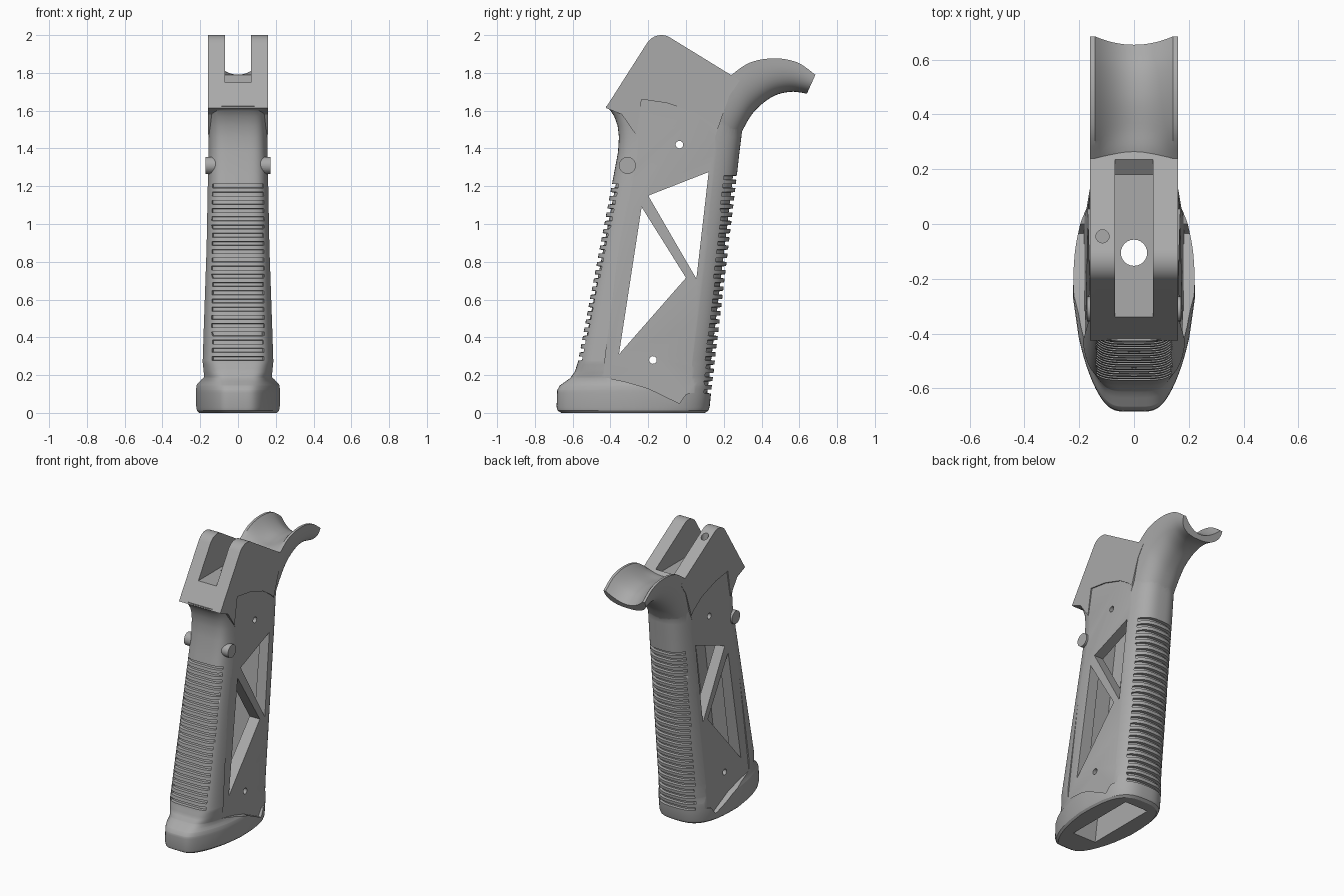
import bpy, bmesh, math
from mathutils import Vector

if "Cube" in bpy.data.objects:
    bpy.data.objects.remove(bpy.data.objects["Cube"])

grey = bpy.data.materials.new("matte_grey")
grey.diffuse_color = (0.4, 0.4, 0.4, 1)
grey.use_nodes = True
grey.node_tree.nodes["Principled BSDF"].inputs["Base Color"].default_value = grey.diffuse_color


def make(name, bm):
    bmesh.ops.recalc_face_normals(bm, faces=bm.faces[:])
    me = bpy.data.meshes.new(name)
    bm.to_mesh(me)
    bm.free()
    me.materials.append(grey)
    ob = bpy.data.objects.new(name, me)
    bpy.context.collection.objects.link(ob)
    return ob


def loft(name, rings):
    bm = bmesh.new()
    vs = [[bm.verts.new(p) for p in r] for r in rings]
    n = len(vs[0])
    for a, b in zip(vs, vs[1:]):
        for i in range(n):
            j = (i + 1) % n
            bm.faces.new((a[i], a[j], b[j], b[i]))
    bm.faces.new(vs[0])
    bm.faces.new(vs[-1])
    return make(name, bm)


def prism(name, outline, x0, x1):
    """Side outline (y, z) spread from x0 to x1; x0 may be a function of z."""
    inner = x0 if callable(x0) else (lambda z: x0)
    return loft(name, [[(inner(z), y, z) for y, z in outline],
                       [(x1, y, z) for y, z in outline]])


def disc(y, z, r, n=24):
    return [(y + r * math.cos(2 * math.pi * i / n), z + r * math.sin(2 * math.pi * i / n))
            for i in range(n)]


def upright_hole(name, x, y, r, z0, z1):
    return loft(name, [[(px, py, z) for px, py in disc(x, y, r)] for z in (z0, z1)])


def spow(v, e):
    return math.copysign(abs(v) ** e, v)


def combine(base, other, op):
    mod = base.modifiers.new(op, 'BOOLEAN')
    mod.operation = op
    mod.solver = 'EXACT'
    mod.object = other
    bpy.context.view_layer.objects.active = base
    bpy.ops.object.modifier_apply(modifier=mod.name)
    bpy.data.objects.remove(other)


# Grip body: height, front y, back y, half width, front taper
KEYS = [(0, -.66, .10, .205, .45), (.012, -.68, .118, .217, .45), (.03, -.685, .125, .221, .45),
        (.12, -.682, .134, .222, .45), (.145, -.668, .137, .22, .44), (.165, -.64, .14, .213, .4),
        (.185, -.612, .142, .207, .33), (.22, -.588, .147, .203, .2), (.27, -.572, .152, .2, .1),
        (1.22, -.39, .265, .174, .1), (1.38, -.36, .283, .169, .08), (1.46, -.355, .293, .166, .06),
        (1.52, -.362, .30, .164, .04), (1.57, -.38, .30, .162, .02), (1.6, -.40, .28, .16, .01),
        (1.625, -.425, .25, .159, 0)]


def key_at(z):
    for a, b in zip(KEYS, KEYS[1:]):
        if z <= b[0]:
            t = (z - a[0]) / (b[0] - a[0])
            return [p + (q - p) * t for p, q in zip(a, b)]
    return KEYS[-1]


def body_ring(z, groove, n=96):
    _, yf, yb, w, taper = key_at(z)
    c, h = (yf + yb) / 2, (yb - yf) / 2
    ring = []
    for i in range(n):
        t = 2 * math.pi * i / n
        e = 2 / 3 if math.sin(t) > 0 else 2 / 5
        x, s = w * spow(math.cos(t), e), spow(math.sin(t), e)
        x *= 1 - taper * max(0, -s) ** 1.5
        y = c + h * s
        if groove and abs(x) < .135:
            if s > 0:
                y -= .02
            elif .26 < z < 1.23:
                y += .02
        ring.append((x, y, z))
    return ring


levels = [(k[0], False) for k in KEYS if not .1 < k[0] < 1.28]
for i in range(27):
    z = .103 + i * .0435
    levels += [(z, False), (z + .002, True), (z + .02, True), (z + .022, False)]
for k in KEYS:
    if .1 < k[0] < 1.28 and all(abs(k[0] - l[0]) > .001 for l in levels):
        below = max((l for l in levels if l[0] < k[0]), key=lambda l: l[0])
        above = min((l for l in levels if l[0] > k[0]), key=lambda l: l[0])
        levels.append((k[0], below[1] and above[1]))
grip = loft("grip", [body_ring(z, g) for z, g in sorted(levels)])

# Upper block with rounded crest
crest = [(-.13 + .09 * math.cos(math.radians(a)), 1.91 + .09 * math.sin(math.radians(a)))
         for a in range(148, 50, -8)]
block = prism("upper_block", [(-.425, 1.615)] + crest +
              [(.285, 1.76), (.23, 1.68), (.15, 1.45), (-.25, 1.45), (-.34, 1.58)], -.16, .16)
combine(grip, block, 'UNION')

# Curved tail: rim y, rim z, underside y, underside z, trough depth
TAIL = [(.04, 1.66, .22, 1.3, .01), (.13, 1.70, .262, 1.4, .01), (.235, 1.785, .302, 1.5, .02),
        (.34, 1.855, .365, 1.6, .075), (.47, 1.877, .46, 1.675, .087),
        (.59, 1.855, .555, 1.7, .085), (.685, 1.79, .64, 1.69, .075)]


def tail_ring(k):
    rim, under = Vector((0, k[0], k[1])), Vector((0, k[2], k[3]))
    d = under - rim
    depth = k[4] / d.length
    pts = []
    for i in range(33):
        t = math.pi * i / 32
        pts.append((.16 * spow(math.cos(t), .8), max(0, math.sin(t)) ** .8))
    for i in range(17):
        u = -1 + i / 8
        pts.append((.143 * u, depth * (1 - u * u)))
    return [rim + d * v + Vector((x, 0, 0)) for x, v in pts]


stations = []
for i in range(len(TAIL) - 1):
    p = [TAIL[max(0, min(len(TAIL) - 1, i + j))] for j in (-1, 0, 1, 2)]
    for s in range(6):
        t = s / 6
        stations.append([b + .5 * t * (c - a + t * (2 * a - 5 * b + 4 * c - d + t * (3 * (b - c) + d - a)))
                         for a, b, c, d in zip(*p)])
stations.append(TAIL[-1])
combine(grip, loft("tail", [tail_ring(k) for k in stations]), 'UNION')

# Recessed side panels
PANEL = [(-.235, 1.66), (-.1, 1.64), (.05, 1.59), (.14, 1.53), (.2, 1.47), (.2, 1.4), (.06, .11),
         (.0, .1), (-.035, .05), (-.2, .13), (-.32, .165), (-.44, .19), (-.365, .8), (-.285, 1.36)]
for side in (-1, 1):
    plane = lambda z, s=side: s * (.181 - (z - .1) * .019)
    combine(grip, prism("panel_cutter", PANEL, plane, side * .4), 'DIFFERENCE')
    # Small round boss on the front edge of the panel
    combine(grip, prism("boss", disc(-.31, 1.31, .045), side * .12, side * .171), 'UNION')

# Inner cavity, triangular windows and pin holes
CUTS = [("cavity", [(-.5, -.05), (.02, -.05), (.165, 1.5), (-.27, 1.5)], .09),
        ("upper_window", [(-.2, 1.15), (.12, 1.275), (.055, .71)], .5),
        ("lower_window", [(-.235, 1.09), (0, .715), (-.355, .31)], .5),
        ("upper_pin_hole", disc(-.035, 1.42, .02), .5),
        ("lower_pin_hole", disc(-.175, .28, .02), .5),
        ("top_slot", [(-.6, 1.75), (.18, 1.75), (.235, 1.79), (.235, 2.2), (-.6, 2.2)], .07)]
for name, outline, w in CUTS:
    combine(grip, prism(name, outline, -w, w), 'DIFFERENCE')
combine(grip, upright_hole("bolt_hole", 0, -.105, .048, 1.4, 1.9), 'DIFFERENCE')
combine(grip, upright_hole("spring_hole", -.115, -.045, .024, 1.8, 2.1), 'DIFFERENCE')

bpy.ops.object.select_all(action='DESELECT')
grip.select_set(True)
bpy.context.view_layer.objects.active = grip
bpy.ops.object.shade_smooth_by_angle(angle=math.radians(30))
